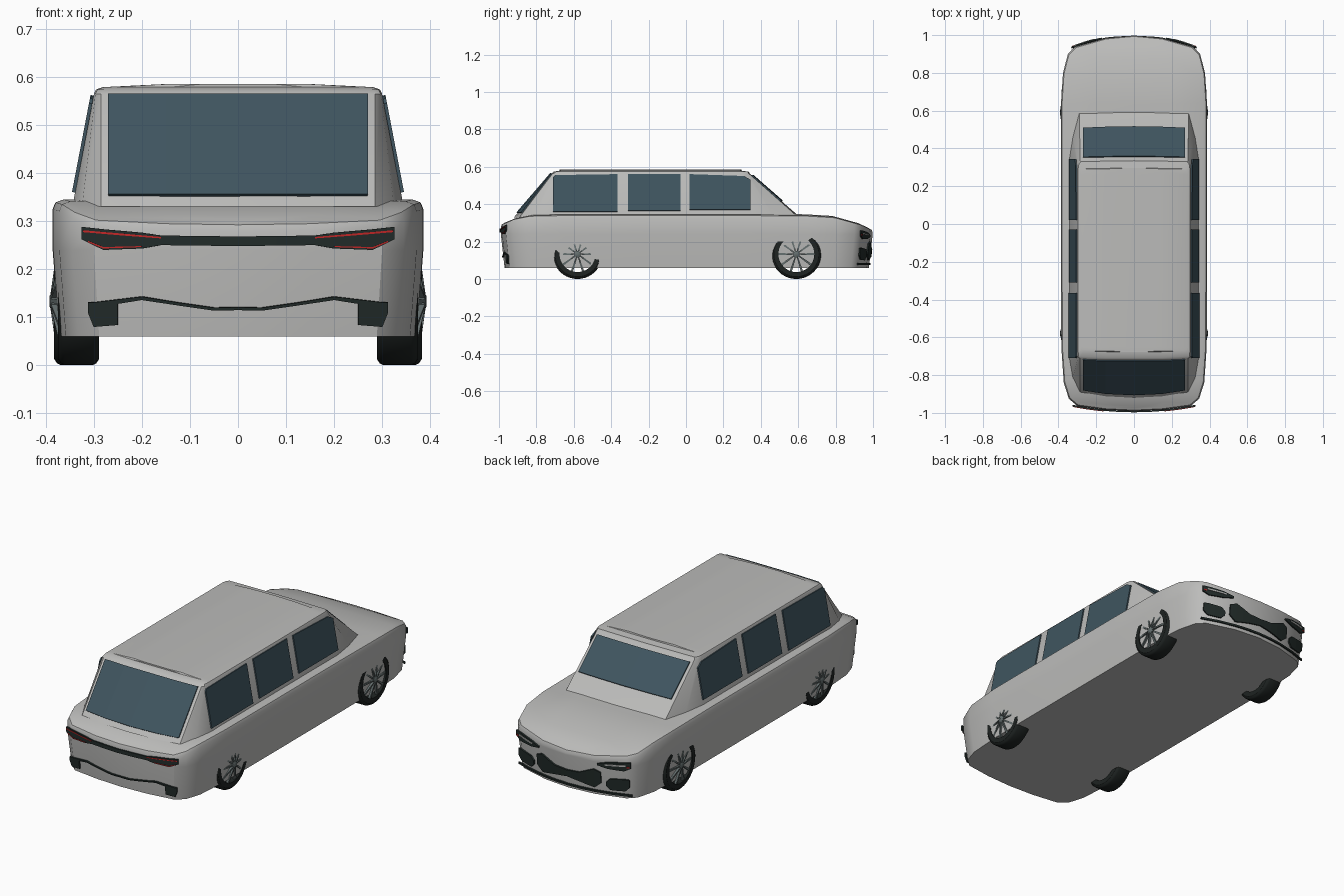
import bpy, bmesh, math

if "Cube" in bpy.data.objects:
    bpy.data.objects.remove(bpy.data.objects["Cube"])


def material(name, r, g, b):
    m = bpy.data.materials.new(name)
    m.use_nodes = True
    m.diffuse_color = (r, g, b, 1)
    m.node_tree.nodes["Principled BSDF"].inputs["Base Color"].default_value = (r, g, b, 1)
    return m


PAINT = material("silver_paint", .50, .50, .49)
GLASS = material("tinted_glass", .05, .09, .115)
TRIM = material("black_trim", .016, .025, .023)
RUBBER = material("tyre_rubber", .013, .017, .016)
METAL = material("wheel_metal", .13, .16, .16)
RED = material("red_lamp", .55, .02, .02)


def make(name, verts, faces, mat, thickness=0, smooth=False):
    mesh = bpy.data.meshes.new(name)
    mesh.from_pydata(verts, [], faces)
    mesh.materials.append(mat)
    bm = bmesh.new()
    bm.from_mesh(mesh)
    bmesh.ops.recalc_face_normals(bm, faces=bm.faces)
    bm.to_mesh(mesh)
    bm.free()
    ob = bpy.data.objects.new(name, mesh)
    bpy.context.collection.objects.link(ob)
    if thickness:
        mod = ob.modifiers.new("thickness", 'SOLIDIFY')
        mod.thickness, mod.offset = thickness, 0
    if smooth:
        bpy.ops.object.select_all(action='DESELECT')
        ob.select_set(True)
        bpy.context.view_layer.objects.active = ob
        bpy.ops.object.shade_smooth_by_angle(angle=math.radians(32))
    return ob


def interp(table, t):
    for (a, p), (b, q) in zip(table, table[1:]):
        if t <= b:
            return p + (q - p) * max(0, t - a) / (b - a)
    return table[-1][1]


def loft(name, halves, mat):
    """Skin a stack of mirrored half outlines, closed at both ends."""
    n = len(halves[0])
    m = 2 * n - 2
    verts, faces = [], []
    for half in halves:
        verts += half + [(-x, y, z) for x, y, z in half[-2:0:-1]]
    for k in range(len(halves) - 1):
        for i in range(m):
            j = (i + 1) % m
            faces.append((k * m + i, k * m + j, (k + 1) * m + j, (k + 1) * m + i))
    for base in (0, (len(halves) - 1) * m):
        for i in range(n - 1):
            quad = [i, i + 1, (m - i - 1) % m, (m - i) % m]
            faces.append([base + q for q in dict.fromkeys(quad)])
    return make(name, verts, faces, mat, smooth=True)


# Lower body: plan outline lofted upward, then folded over the bonnet and tail
def end_y(x, end):
    return .998 - .61 * x * x if end > 0 else -.99 + .3 * x * x


plan = [(x, end_y(x, -1)) for x in (0, .15, .30)]
plan += [(.345, -.925), (.372, -.84), (.385, -.65), (.386, -.2), (.386, .3),
         (.386, .65), (.376, .8), (.35, .9)]
plan += [(x, end_y(x, 1)) for x in (.31, .15, 0)]
deck = [(-1, .295), (-.97, .305), (-.9, .335), (-.8, .345), (.6, .345),
        (.8, .333), (.94, .295), (1, .268)]


def body_ring(sx, sy, height):
    return [(x * sx, y * sy, height(y)) for x, y in plan]


loft("lower_body", [
    body_ring(.964, .98, lambda y: .06),
    body_ring(1, 1, lambda y: .24),
    body_ring(1, 1, lambda y: interp(deck, y) - .02),
    body_ring(.985, .995, lambda y: interp(deck, y) - .006),
    body_ring(.94, .982, lambda y: interp(deck, y)),
    body_ring(.5, .978, lambda y: interp(deck, y) + .004),
], PAINT)

# Cabin: belt outline up to roof edge, then a softly crowned roof
BELT, EAVE = .33, .565
belt = [(0, -.92), (.15, -.912), (.285, -.89), (.325, -.82), (.345, -.71),
        (.345, 0), (.345, .345), (.325, .47), (.29, .6), (.15, .607), (0, .61)]
eave = [(0, -.718), (.15, -.718), (.285, -.712), (.297, -.705), (.30, -.69),
        (.30, 0), (.30, .30), (.296, .322), (.285, .335), (.15, .338), (0, .34)]
roof = [(x * .94, -.2 + (y + .2) * .92) for x, y in eave]
loft("cabin", [
    [(x, y, BELT) for x, y in belt],
    [(x, y, EAVE) for x, y in eave],
    [(x * .985, y * .985, EAVE + .009) for x, y in eave],
    [(x, y, .579) for x, y in roof],
    [(x * .5, y, .586) for x, y in roof],
], PAINT)


# Side windows lie on the sloping cabin sides
def side_window(name, outline):
    for side, label in ((1, "left"), (-1, "right")):
        verts = []
        for y, z in outline:
            t = (z - BELT) / (EAVE - BELT)
            verts.append((side * (.348 - .045 * t), y, z))
        make(label + "_" + name, verts, [range(len(verts))], GLASS, .007)


side_window("rear_window", [(-.71, .36), (-.365, .36), (-.365, .56), (-.70, .555), (-.71, .545)])
side_window("middle_window", [(-.31, .365), (-.03, .365), (-.03, .562), (-.31, .562)])
side_window("front_window", [(.02, .37), (.345, .37), (.345, .53), (.31, .55), (.02, .56)])


# Windscreen and back window follow the slightly curved cabin ends
def end_glass(name, low, high, z0, z1, out):
    xs = (-.27, -.15, 0, .15, .27)
    verts = []
    for z in (z0, z1):
        t = (z - BELT) / (EAVE - BELT)
        for x in xs:
            a = interp(low, abs(x))
            b = interp(high, abs(x))
            verts.append((x, a + (b - a) * t + out, z + .002))
    faces = [(i, i + 1, i + 6, i + 5) for i in range(4)]
    make(name, verts, faces, GLASS, .007)


end_glass("back_window", belt[:3], eave[:3], .352, .562, -.003)
end_glass("windscreen", belt[:-4:-1], eave[:-4:-1], .415, .552, .003)


# Thin panels wrapped onto the bumpers, given as (x, low z, high z)
def panel(name, pts, end, mat, out=.003):
    fine = [pts[0]]
    for p, q in zip(pts, pts[1:]):
        fine += [tuple((a + b) / 2 for a, b in zip(p, q)), q]
    for side, label in ((1, "left"), (-1, "right")):
        verts = []
        for x, lo, hi in fine:
            for z in (lo, hi):
                s = .98 + .02 * min(1, (z - .06) / .18)
                verts.append((side * x, end_y(x, end) * s + end * out, z))
        faces = [(2 * i, 2 * i + 2, 2 * i + 3, 2 * i + 1) for i in range(len(fine) - 1)]
        make(label + "_" + name, verts, faces, mat, .008)


# Tail end
panel("tail_light_bar", [(0, .248, .268), (.16, .25, .270), (.2, .243, .276),
                         (.28, .24, .283), (.325, .262, .288)], -1, TRIM)
panel("tail_lamp_upper", [(.16, .264, .267), (.24, .270, .274), (.322, .277, .281)], -1, RED, .006)
panel("tail_lamp_lower", [(.2, .246, .248), (.28, .243, .246), (.312, .256, .259)], -1, RED, .006)
panel("tail_lower_trim", [(0, .115, .121), (.05, .114, .120), (.12, .124, .130),
                          (.2, .136, .143), (.25, .128, .137)], -1, TRIM)
panel("tail_vent", [(.25, .084, .137), (.3, .08, .131), (.312, .11, .131)], -1, TRIM)

# Nose end
panel("grille", [(0, .125, .16), (.07, .115, .165), (.15, .10, .2), (.185, .13, .187)], 1, TRIM)
panel("headlight", [(.17, .226, .234), (.22, .215, .248), (.3, .213, .258), (.332, .23, .26)], 1, TRIM)
panel("headlight_strip", [(.21, .232, .238), (.31, .239, .247)], 1, PAINT, .006)
panel("nose_marker", [(.314, .232, .238), (.328, .234, .24)], 1, RED, .006)
panel("nose_intake", [(.21, .12, .14), (.23, .1, .16), (.3, .103, .167), (.322, .125, .165)], 1, TRIM)
panel("nose_lip", [(0, .075, .085), (.15, .075, .085), (.33, .075, .085)], 1, TRIM)


# Wheels: lathed tyre, hub and slanted spokes
def lathe(name, profile, cy, cz, mat, segs=40):
    n = len(profile)
    verts, faces = [], []
    for k in range(segs):
        a = 2 * math.pi * k / segs
        verts += [(x, cy + r * math.cos(a), cz + r * math.sin(a)) for x, r in profile]
        for i in range(n):
            j, q = (i + 1) % n, (k + 1) % segs
            faces.append((k * n + i, k * n + j, q * n + j, q * n + i))
    make(name, verts, faces, mat, smooth=True)


def spokes(name, side, cy, cz, x_hub, x_rim, count=10):
    verts, faces = [], []
    for k in range(count):
        a = 2 * math.pi * k / count
        c, s = math.cos(a), math.sin(a)
        b = len(verts)
        for r, x, w in ((.012, x_hub, .003), (.098, x_rim, .006)):
            for dx, dw in ((0, -w), (0, w), (-.012, w), (-.012, -w)):
                verts.append((side * (x + dx), cy + r * c - dw * s, cz + r * s + dw * c))
        faces += [(b + i, b + (i + 1) % 4, b + 4 + (i + 1) % 4, b + 4 + i) for i in range(4)]
        faces += [(b, b + 1, b + 2, b + 3), (b + 4, b + 5, b + 6, b + 7)]
    make(name, verts, faces, METAL)


R = .133
for axle, cy, outer, hub, rim in (("front", .59, .383, .391, .379), ("rear", -.58, .375, .390, .371)):
    for side, label in ((1, "left"), (-1, "right")):
        name = axle + "_" + label
        tyre = [(0, .096), (0, .12), (.006, .129), (.014, R), (.072, R),
                (.08, .129), (.086, .12), (.086, .096)]
        lathe(name + "_tyre", [(side * (outer - x), r) for x, r in tyre], cy, R, RUBBER)
        cap = [(hub + .002, .0005), (hub + .002, .01), (hub - .002, .017), (hub - .03, .017), (hub - .03, .0005)]
        lathe(name + "_hub", [(side * x, r) for x, r in cap], cy, R, METAL, 20)
        spokes(name + "_spokes", side, cy, R, hub, rim)
